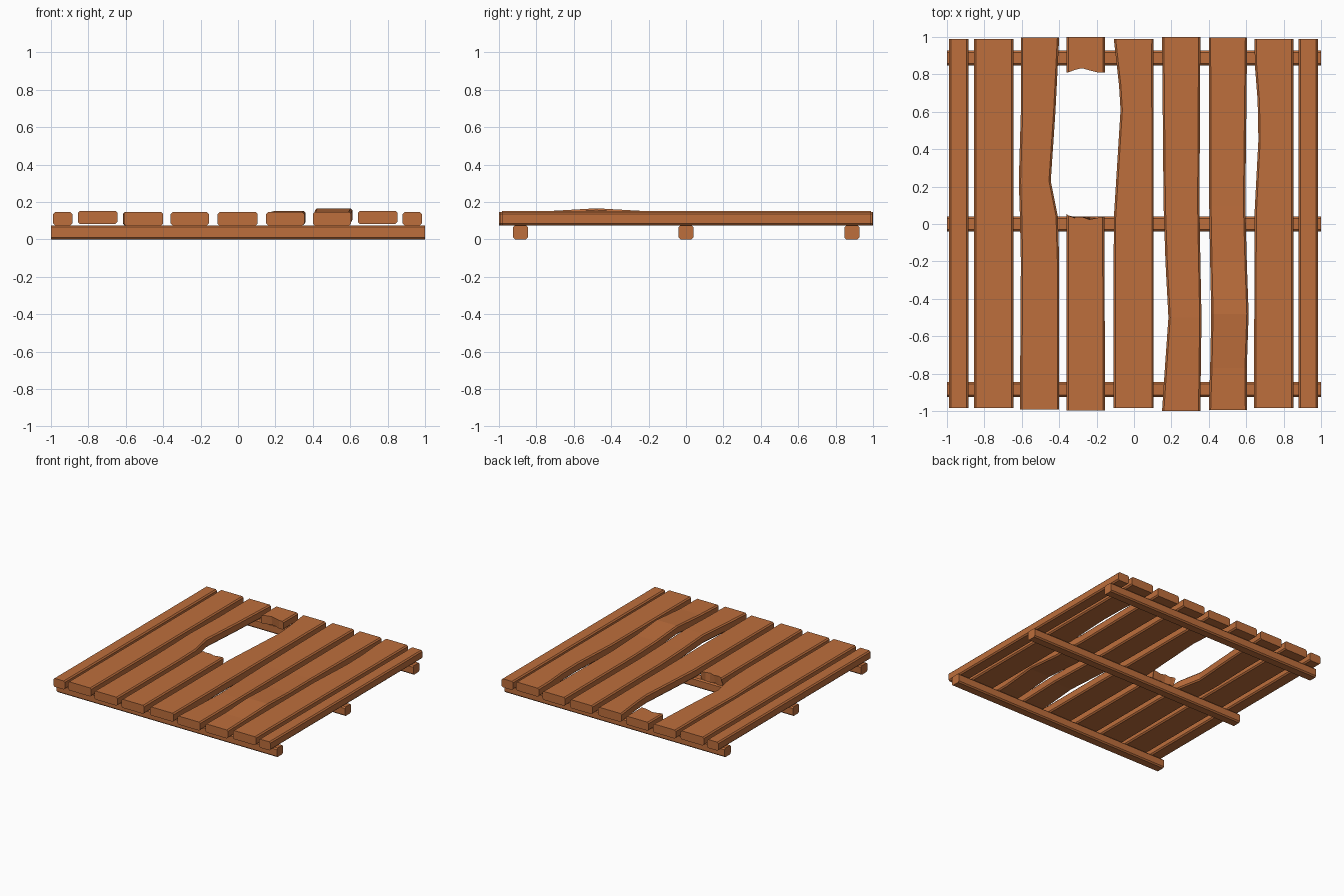
import bpy, bmesh

if "Cube" in bpy.data.objects:
    bpy.data.objects.remove(bpy.data.objects["Cube"])

wood = bpy.data.materials.new("wood")
wood.diffuse_color = (0.51, 0.156, 0.045, 1)
wood.use_nodes = True
wood.node_tree.nodes["Principled BSDF"].inputs["Base Color"].default_value = wood.diffuse_color
CH = 0.010  # long-edge chamfer


def finish(name, bm):
    bmesh.ops.recalc_face_normals(bm, faces=bm.faces)
    me = bpy.data.meshes.new(name)
    bm.to_mesh(me)
    bm.free()
    me.materials.append(wood)
    ob = bpy.data.objects.new(name, me)
    bpy.context.collection.objects.link(ob)
    return ob


def plank(name, stations, z0=0.075, z1=0.145, inner=(), jag0=None, jag1=None):
    """Loft a chamfered board through stations (y, left x, right x, lift).
    jag0 / jag1 give (top, bottom) y offsets per column at either end."""
    bm = bmesh.new()
    rings = []
    for k, (y, xl, xr, lift) in enumerate(stations):
        xs = [xl, xl + CH] + [xl + (xr - xl) * u for u in inner] + [xr - CH, xr]
        jag = jag0 if k == 0 else jag1 if k == len(stations) - 1 else None
        top, bot = [], []
        for i, x in enumerate(xs):
            c = CH if i in (0, len(xs) - 1) else 0
            jt, jb = (jag[0][i], jag[1][i]) if jag else (0, 0)
            top.append(bm.verts.new((x, y + jt, z1 - c + lift)))
            bot.append(bm.verts.new((x, y + jb, z0 + c + lift)))
        rings.append((top, bot))
    # long sides
    for (t0, b0), (t1, b1) in zip(rings, rings[1:]):
        loop0, loop1 = t0 + b0[::-1], t1 + b1[::-1]
        n = len(loop0)
        for i in range(n):
            j = (i + 1) % n
            bm.faces.new((loop0[i], loop0[j], loop1[j], loop1[i]))
    # end caps
    for t, b in (rings[0], rings[-1]):
        for i in range(len(t) - 1):
            bm.faces.new((t[i], t[i + 1], b[i + 1], b[i]))
    return finish(name, bm)


# cross rails under the boards
for name, yc in (("front_rail", -0.885), ("middle_rail", 0.0), ("back_rail", 0.887)):
    bm = bmesh.new()
    bmesh.ops.create_cube(bm, size=1)
    for v in bm.verts:
        v.co = (v.co.x * 2, v.co.y * 0.08 + yc, v.co.z * 0.075 + 0.0375)
    long_edges = [e for e in bm.edges if abs(e.verts[0].co.x - e.verts[1].co.x) > 1]
    bmesh.ops.bevel(bm, geom=long_edges, offset=CH, segments=1, affect='EDGES')
    finish(name, bm)

# narrow outer boards
plank("left_edge_board", [(-0.985, -0.988, -0.885, 0), (0.99, -0.988, -0.885, 0)])
plank("right_edge_board", [(-0.985, 0.88, 0.983, 0), (0.99, 0.88, 0.983, 0)])

# wide boards, some worn or warped
plank("board_1", [(-0.985, -0.855, -0.645, 0), (0.99, -0.855, -0.645, 0)], 0.082, 0.152)
plank("board_2", [(-0.993, -0.61, -0.40, 0), (-0.2, -0.605, -0.40, 0),
                  (0.04, -0.61, -0.407, 0), (0.23, -0.616, -0.445, 0),
                  (0.6, -0.605, -0.42, 0), (0.997, -0.605, -0.40, 0)])
plank("board_4", [(-0.985, -0.11, 0.105, 0), (0.03, -0.108, 0.105, 0),
                  (0.61, -0.072, 0.105, 0), (0.74, -0.08, 0.104, 0),
                  (0.99, -0.108, 0.105, 0)])
plank("board_5", [(-1, 0.15, 0.355, 0), (-0.8, 0.163, 0.357, 0.001),
                  (-0.5, 0.184, 0.361, 0.006), (-0.2, 0.168, 0.355, 0.002),
                  (0.1, 0.158, 0.35, 0), (1, 0.15, 0.355, 0)])
plank("board_6", [(-0.995, 0.40, 0.605, 0), (-0.77, 0.407, 0.603, 0.004),
                  (-0.48, 0.413, 0.613, 0.021), (-0.2, 0.407, 0.603, 0.005),
                  (0.1, 0.402, 0.595, 0), (0.998, 0.40, 0.605, 0)])
plank("board_7", [(-0.985, 0.642, 0.852, 0), (0.05, 0.644, 0.852, 0),
                  (0.45, 0.665, 0.852, 0), (0.66, 0.661, 0.852, 0),
                  (0.85, 0.646, 0.852, 0), (0.99, 0.645, 0.852, 0)], 0.082, 0.152)

# snapped board: long front piece and short back stub with jagged ends
cols = (0.2, 0.4, 0.6, 0.8)
plank("broken_board_front", [(-0.997, -0.36, -0.155, 0), (0.03, -0.36, -0.158, 0)],
      inner=cols,
      jag1=((0.025, 0.015, 0.003, 0.008, -0.006, 0.002, 0.008, 0.01),
            (0.0, 0.0, 0.008, -0.012, 0.004, 0.0, -0.005, 0.0)))
plank("broken_board_back", [(0.815, -0.36, -0.155, 0), (1, -0.36, -0.155, 0)],
      inner=cols,
      jag0=((-0.004, -0.004, 0.008, 0.018, 0.006, -0.004, -0.005, -0.005),
            (0.0, 0.0, 0.01, 0.024, 0.016, 0.0, 0.0, 0.0)))
